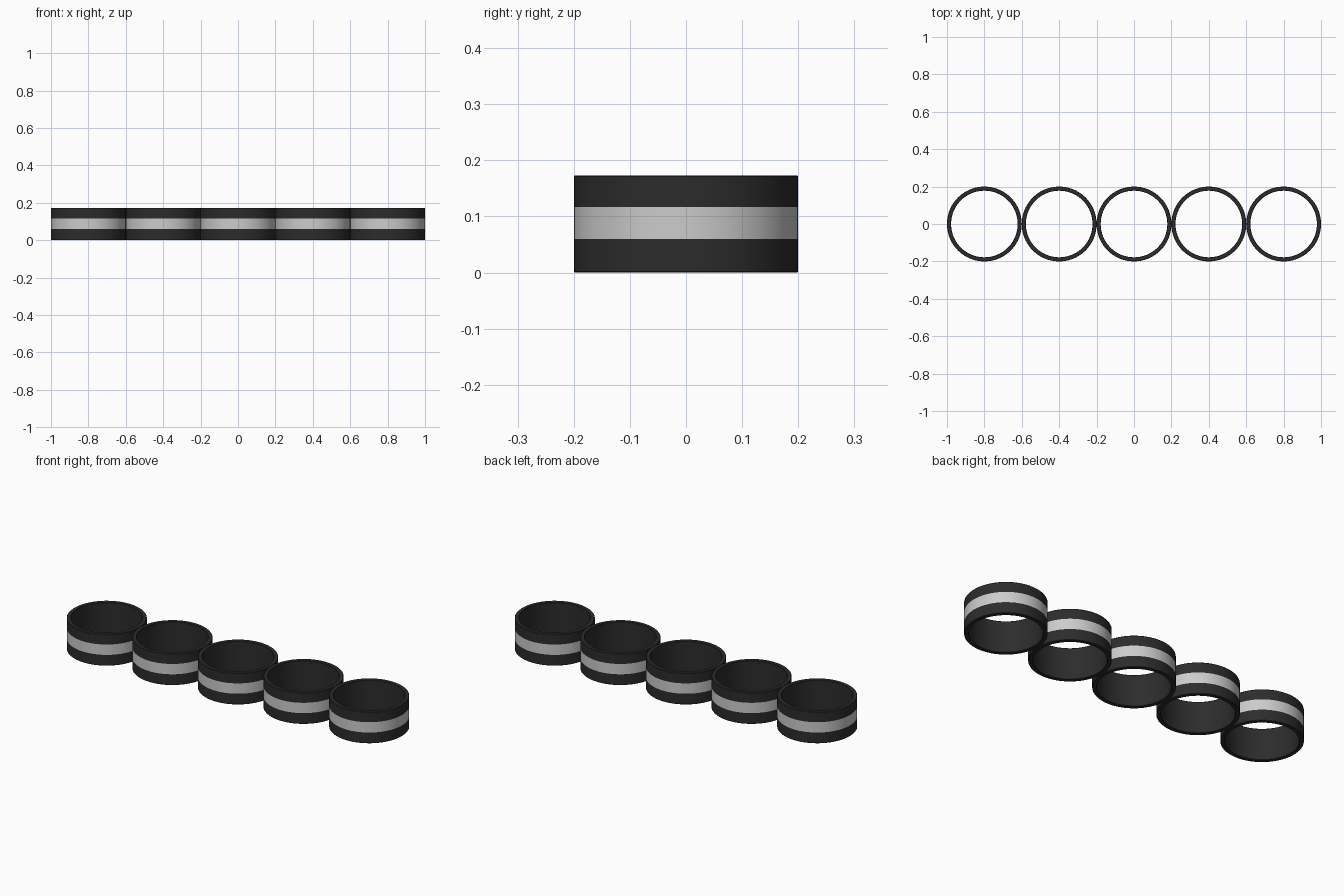
import bpy, bmesh, math

if "Cube" in bpy.data.objects:
    bpy.data.objects.remove(bpy.data.objects["Cube"])

SEGMENTS = 96
R_OUT, R_IN, HEIGHT = 0.2, 0.178, 0.173
BAND_LOW, BAND_HIGH = 0.06, 0.117
B = 0.002  # rim bevel

dark = bpy.data.materials.new("dark_rubber")
dark.diffuse_color = (0.025, 0.025, 0.025, 1)
dark.use_nodes = True
dark.node_tree.nodes["Principled BSDF"].inputs["Base Color"].default_value = dark.diffuse_color


def lathe(name, profile, x, material=None):
    """Spin an open (radius, z) profile around a vertical axis at x."""
    bm = bmesh.new()
    verts = [bm.verts.new((r, 0, z)) for r, z in profile]
    edges = [bm.edges.new(pair) for pair in zip(verts, verts[1:])]
    bmesh.ops.spin(bm, geom=verts + edges, cent=(0, 0, 0), axis=(0, 0, 1),
                   angle=math.tau, steps=SEGMENTS, use_duplicate=False)
    bmesh.ops.remove_doubles(bm, verts=bm.verts[:], dist=1e-5)
    # Profiles run up the outside, over the rim and down the inside
    bm.normal_update()
    first = max(bm.faces, key=lambda f: f.calc_center_median().xy.length)
    if first.normal.dot(first.calc_center_median() * 1) < 0:
        bmesh.ops.reverse_faces(bm, faces=bm.faces[:])
    mesh = bpy.data.meshes.new(name)
    bm.to_mesh(mesh)
    bm.free()
    obj = bpy.data.objects.new(name, mesh)
    bpy.context.collection.objects.link(obj)
    obj.location.x = x
    if material:
        mesh.materials.append(material)
    bpy.context.view_layer.objects.active = obj
    bpy.ops.object.select_all(action='DESELECT')
    obj.select_set(True)
    bpy.ops.object.shade_smooth_by_angle(angle=math.radians(30))
    return obj


# Dark ring body: upper outside wall, rim, inside wall, lower rim, lower outside wall
body = [
    (R_OUT, BAND_HIGH), (R_OUT, HEIGHT - B), (R_OUT - B, HEIGHT),
    (R_IN + B, HEIGHT), (R_IN, HEIGHT - B),
    (R_IN, B), (R_IN + B, 0),
    (R_OUT - B, 0), (R_OUT, B), (R_OUT, BAND_LOW),
]
# Grey stripe filling the gap in the outside wall
stripe = [(R_OUT, BAND_LOW), (R_OUT, BAND_HIGH)]

# Five touching rings in a row
for i in range(5):
    x = (i - 2) * 2 * R_OUT
    lathe(f"ring_body_{i + 1}", body, x, dark)
    lathe(f"ring_stripe_{i + 1}", stripe, x)
